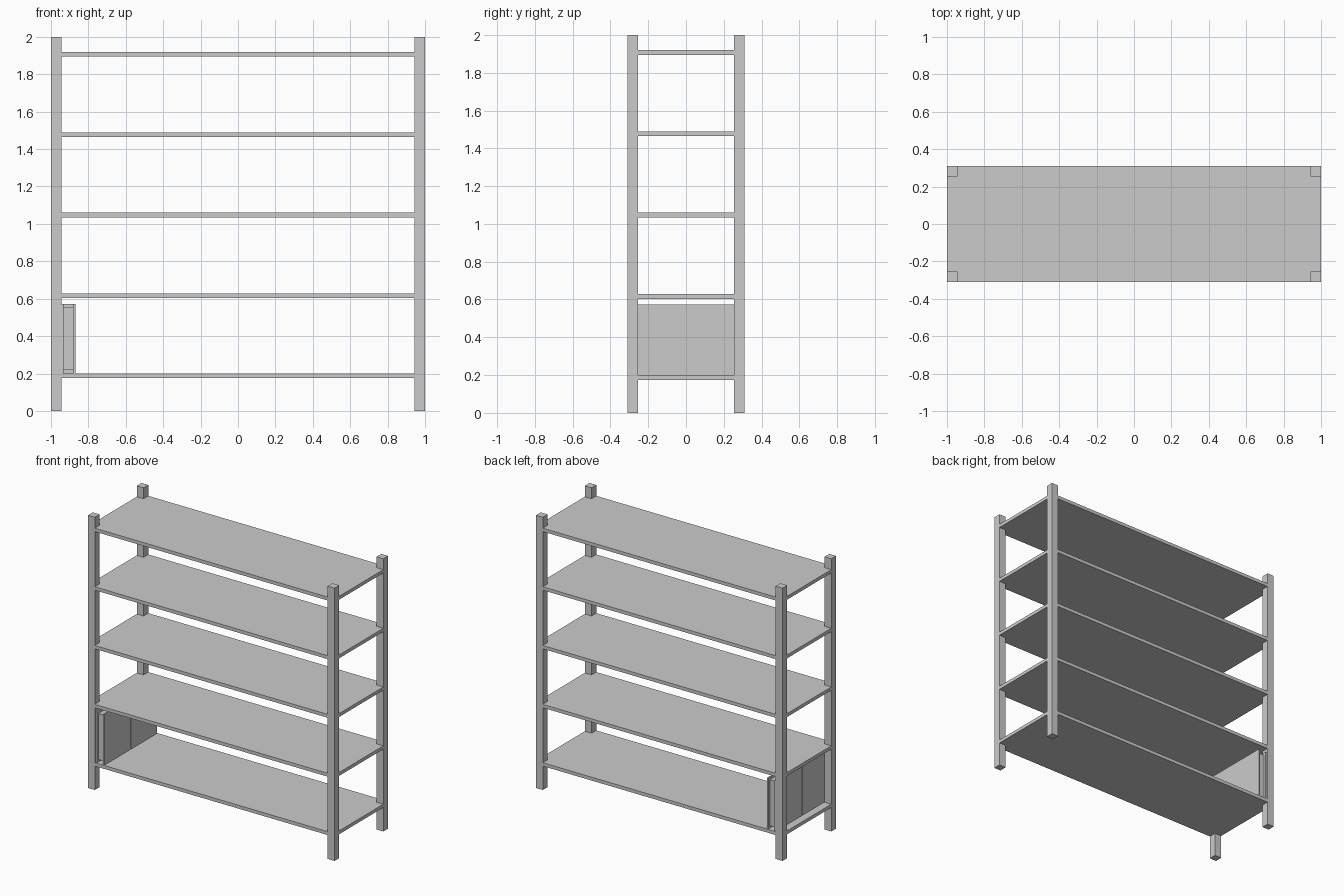
import bpy, bmesh

if "Cube" in bpy.data.objects:
    bpy.data.objects.remove(bpy.data.objects["Cube"])

HX, HY, P = 1.0, 0.31, 0.055   # half length, half depth, post width


def box(name, x0, x1, y0, y1, z0, z1):
    bm = bmesh.new()
    bmesh.ops.create_cube(bm, size=1)
    for v in bm.verts:
        v.co.x = x0 if v.co.x < 0 else x1
        v.co.y = y0 if v.co.y < 0 else y1
        v.co.z = z0 if v.co.z < 0 else z1
    return finish(name, bm)


def finish(name, bm):
    bmesh.ops.recalc_face_normals(bm, faces=bm.faces)
    me = bpy.data.meshes.new(name)
    bm.to_mesh(me)
    bm.free()
    ob = bpy.data.objects.new(name, me)
    bpy.context.collection.objects.link(ob)
    return ob


def shelf(name, z0, z1):
    # plate with its corners notched around the posts
    a, b = HX - P, HY - P
    pts = [(-a, -HY), (a, -HY), (a, -b), (HX, -b), (HX, b), (a, b),
           (a, HY), (-a, HY), (-a, b), (-HX, b), (-HX, -b), (-a, -b)]
    bm = bmesh.new()
    face = bm.faces.new([bm.verts.new((x, y, z0)) for x, y in pts])
    ext = bmesh.ops.extrude_face_region(bm, geom=[face], use_keep_orig=True)
    for v in ext["geom"]:
        if isinstance(v, bmesh.types.BMVert):
            v.co.z = z1
    return finish(name, bm)


# corner posts
for sx, nx in ((-1, "left"), (1, "right")):
    for sy, ny in ((-1, "front"), (1, "back")):
        xs = sorted((sx * HX, sx * (HX - P)))
        ys = sorted((sy * HY, sy * (HY - P)))
        box(f"{ny}_{nx}_post", *xs, *ys, 0, 2)

# shelves
for i, top in enumerate((0.2, 0.628, 1.06, 1.49, 1.92)):
    shelf(f"shelf_{i + 1}", top - 0.025, top)

# two books standing spine to spine on the lowest shelf
X0, X1, Z0, Z1, T, END = -0.943, -0.87, 0.2, 0.573, 0.011, 0.305
for s, n in ((-1, "front"), (1, "back")):
    def ys(a, b):
        return sorted((s * a, s * b))
    box(f"{n}_book_left_cover", X0, X0 + T, *ys(0.001, END), Z0, Z1)
    box(f"{n}_book_right_cover", X1 - T, X1, *ys(0.001, END), Z0, Z1)
    box(f"{n}_book_spine", X0 + T, X1 - T, *ys(0.001, 0.012), Z0, Z1)
    box(f"{n}_book_pages", X0 + T, X1 - T, *ys(0.012, END - 0.018),
        Z0 + 0.018, Z1 - 0.018)
